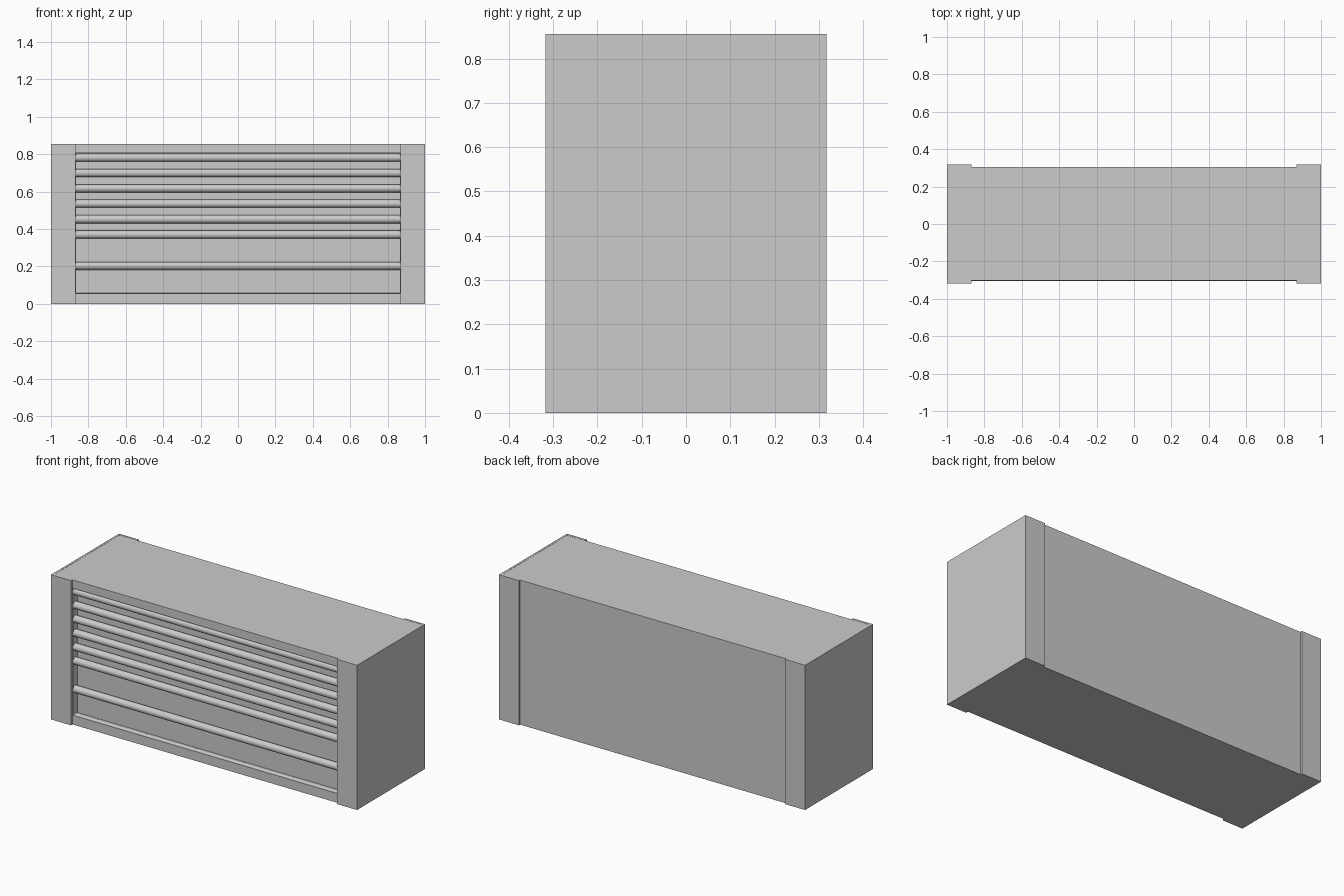
import bpy, bmesh, math
from mathutils import Matrix

cube = bpy.data.objects.get("Cube")
if cube:
    bpy.data.objects.remove(cube, do_unlink=True)

grey = bpy.data.materials.new("light_grey")
grey.use_nodes = True
COLOUR = (0.6, 0.6, 0.6, 1)
grey.diffuse_color = COLOUR
grey.node_tree.nodes["Principled BSDF"].inputs["Base Color"].default_value = COLOUR

HEIGHT = 0.855
FRONT, BACK = -0.303, 0.306   # cabinet faces
OUTER = 0.317                 # channel flange faces
DEPTH = 0.042                 # recess behind the handles


def make_object(name, bm):
    bmesh.ops.recalc_face_normals(bm, faces=bm.faces)
    mesh = bpy.data.meshes.new(name)
    bm.to_mesh(mesh)
    bm.free()
    mesh.materials.append(grey)
    obj = bpy.data.objects.new(name, mesh)
    bpy.context.collection.objects.link(obj)
    return obj


# Cabinet: a box whose front is inset and pushed back to hold the drawers
bm = bmesh.new()
bmesh.ops.create_cube(bm, size=1)
for v in bm.verts:
    v.co.x *= 1.98
    v.co.y = BACK if v.co.y > 0 else FRONT
    v.co.z = HEIGHT - 0.001 if v.co.z > 0 else 0
bm.normal_update()
front = min(bm.faces, key=lambda f: f.calc_center_median().y)
bmesh.ops.inset_individual(bm, faces=[front], thickness=0.05)
for v in front.verts:
    v.co.x = math.copysign(0.866, v.co.x)
    v.co.z = 0.805 if v.co.z > 0.4 else 0.055
panel = bmesh.ops.extrude_discrete_faces(bm, faces=[front])["faces"][0]
bmesh.ops.translate(bm, verts=panel.verts, vec=(0, DEPTH, 0))
make_object("cabinet", bm)

# End channels: a plate on each end with flanges wrapping front and back
for name, side in (("left_end_channel", 1), ("right_end_channel", -1)):
    bm = bmesh.new()
    half = [(0.87, FRONT), (0.87, -OUTER), (1, -OUTER), (1, OUTER),
            (0.87, OUTER), (0.87, BACK), (0.988, BACK), (0.988, FRONT)]
    base = bm.faces.new([bm.verts.new((side * x, y, 0)) for x, y in half])
    top = bmesh.ops.extrude_face_region(bm, geom=[base])["geom"]
    bmesh.ops.translate(bm, vec=(0, 0, HEIGHT),
                        verts=[g for g in top if isinstance(g, bmesh.types.BMVert)])
    make_object(name, bm)

# Drawer handles: round bars across the recess
for i, z in enumerate((0.781, 0.699, 0.617, 0.535, 0.452, 0.37, 0.203, 0.037)):
    bm = bmesh.new()
    bmesh.ops.create_cone(bm, cap_ends=True, segments=32, radius1=0.0215,
                          radius2=0.0215, depth=1.74,
                          matrix=Matrix.Translation((0, FRONT + 0.021, z))
                          @ Matrix.Rotation(math.pi / 2, 4, "Y"))
    if z < 0.1:
        # lowest bar sits inside the bottom rail
        bmesh.ops.translate(bm, verts=bm.verts, vec=(0, 0.002, 0))
    obj = make_object(f"drawer_handle_{i + 1}", bm)
    bpy.ops.object.select_all(action="DESELECT")
    obj.select_set(True)
    bpy.context.view_layer.objects.active = obj
    bpy.ops.object.shade_smooth_by_angle(angle=math.radians(40))
